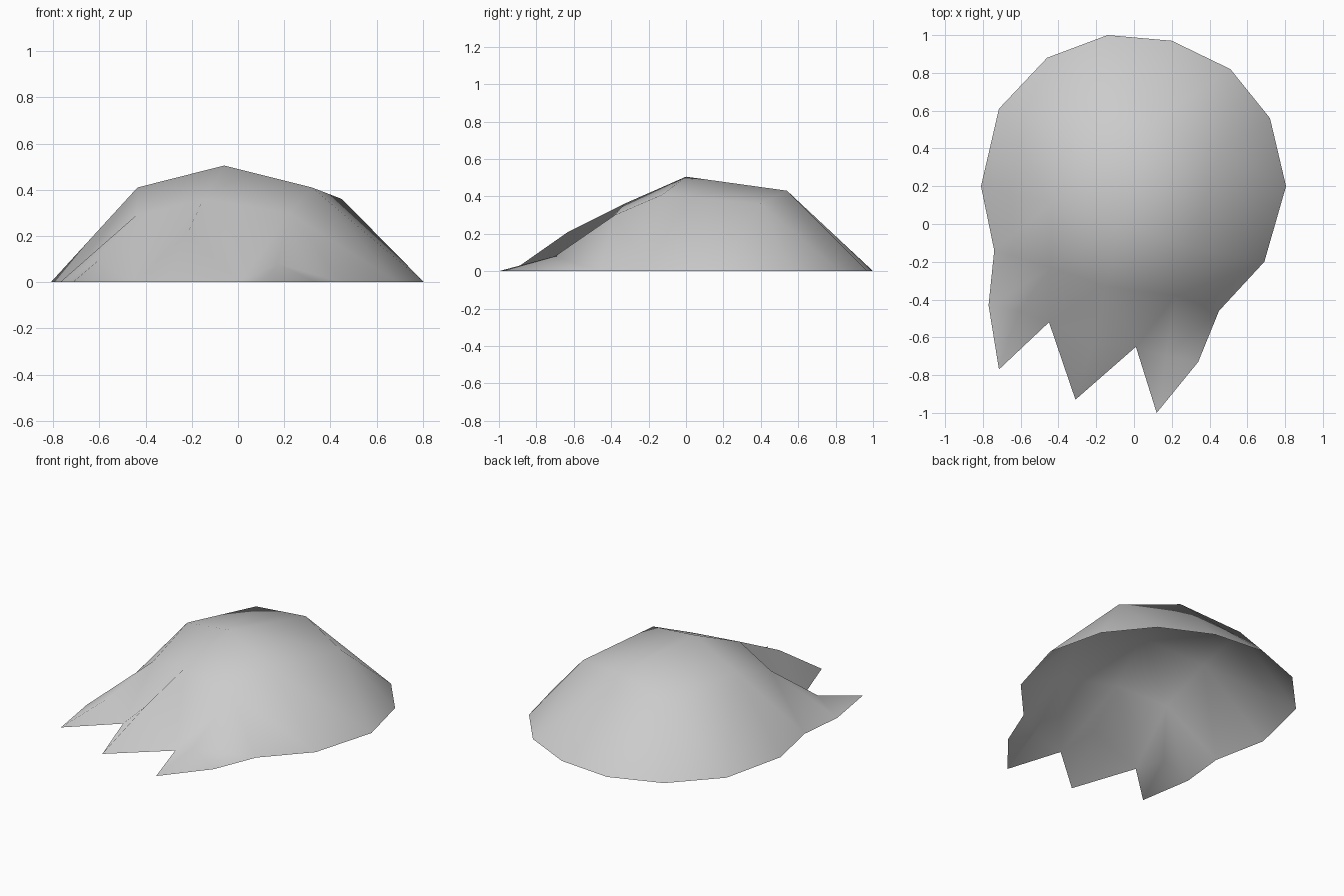
import bpy
import bmesh

# Remove the default object only
default_cube = bpy.data.objects.get("Cube")
if default_cube:
    bpy.data.objects.remove(default_cube, do_unlink=True)


def make_material(name, colour):
    material = bpy.data.materials.new(name)
    material.use_nodes = True
    material.diffuse_color = colour
    shader = material.node_tree.nodes["Principled BSDF"]
    shader.inputs["Base Color"].default_value = colour
    return material


shell = bmesh.new()


def point(x, y, z=0.0):
    return shell.verts.new((x, y, z))


def fan(hub, *chain):
    """Join a hub point to each neighbouring pair of a chain, facing up."""
    for first, second in zip(chain, chain[1:]):
        face = shell.faces.new((hub, first, second))
        face.smooth = True
        face.normal_update()
        if face.normal.z < 0:
            face.normal_flip()


# Rounded rim on the ground, running clockwise from the back
back_mid, back_a, back_b, back_c, side_left, front_left_a, front_left_b = [
    point(x, y) for x, y in (
        (-.14, 1), (.2, .97), (.51, .82), (.72, .56),
        (.805, .2), (.69, -.2), (.45, -.46))]
side_low, side_dent, side_right, back_d, back_e = [
    point(x, y) for x, y in (
        (-.77, -.43), (-.74, -.14), (-.81, .2), (-.715, .61), (-.46, .88))]

# Jagged front rim: three pointed tips with two notches between them
barb = point(.34, -.73)
tip_left, tip_mid, tip_right = point(.12, -1), point(-.31, -.93), point(-.715, -.77)
notch_left, notch_right = point(.01, -.65), point(-.45, -.52)

# Raised crown and the shoulder ring around it
crown = point(-.06, 0, .505)
shoulder_back = point(.1, .54, .43)
shoulder_back_left = point(.45, .4, .36)
shoulder_left = point(.32, -.125, .41)
shoulder_right = point(-.435, .11, .41)
shoulder_back_right = point(-.295, .605, .362)
root_left = point(.22, -.38, .3)
root_mid = point(-.15, -.33, .36)
root_right = point(-.44, -.23, .29)

# Ridge points along the three front spikes
ridge_left = point(.17, -.7, .08)
ridge_mid = point(-.22, -.63, .21)
ridge_right = point(-.61, -.46, .09)

# Top of the dome
fan(crown, shoulder_back, shoulder_back_left, shoulder_left, root_left,
    root_mid, root_right, shoulder_right, shoulder_back_right, shoulder_back)

# Back and sides of the dome
fan(shoulder_back, back_mid, back_a, back_b, shoulder_back_left)
fan(shoulder_back_left, back_b, back_c, side_left, shoulder_left)
fan(shoulder_left, side_left, front_left_a, root_left)
fan(root_left, front_left_a, front_left_b)
fan(root_right, side_low, side_dent, shoulder_right)
fan(shoulder_right, side_dent, side_right, back_d, shoulder_back_right)
fan(shoulder_back_right, back_d, back_e, back_mid, shoulder_back)

# Front spikes, each wrapped around its ridge point
fan(ridge_left, root_left, front_left_b, barb, tip_left, notch_left, root_left)
fan(ridge_mid, root_mid, notch_left, tip_mid, notch_right, root_mid)
fan(ridge_right, root_right, notch_right, tip_right, side_low, root_right)

# Valleys between the spikes
fan(notch_left, root_left, root_mid)
fan(notch_right, root_mid, root_right)

mesh = bpy.data.meshes.new("jagged_shell")
shell.to_mesh(mesh)
shell.free()
mesh.materials.append(make_material("plain grey", (.6, .6, .6, 1)))
jagged_shell = bpy.data.objects.new("jagged_shell", mesh)
bpy.context.collection.objects.link(jagged_shell)
